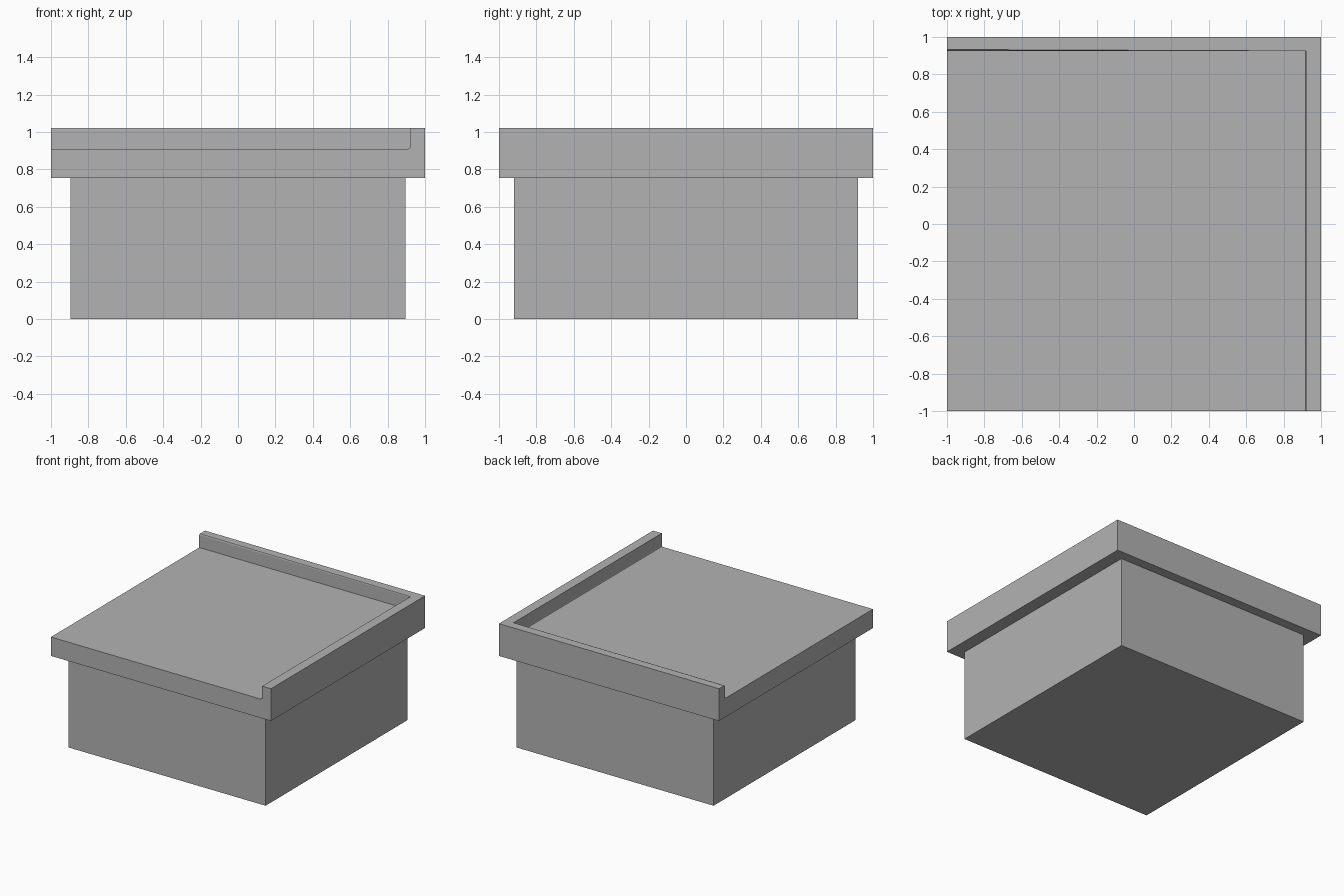
import bpy
import bmesh
from mathutils import Vector

cube = bpy.data.objects.get("Cube")
if cube:
    bpy.data.objects.remove(cube)

grey = bpy.data.materials.new("plain_grey")
grey.use_nodes = True
color = (0.45, 0.45, 0.45, 1)
grey.diffuse_color = color
grey.node_tree.nodes["Principled BSDF"].inputs["Base Color"].default_value = color

BODY_TOP, DECK, LIP_TOP = 0.755, 0.91, 1.02
LIP_X, LIP_Y = 0.92, 0.925


def box(size, z0, z1):
    """Box centred on x and y, from z0 to z1."""
    bm = bmesh.new()
    bmesh.ops.create_cube(bm, size=1)
    bmesh.ops.scale(bm, vec=(size[0], size[1], z1 - z0), verts=bm.verts)
    bmesh.ops.translate(bm, vec=(0, 0, (z0 + z1) / 2), verts=bm.verts)
    return bm


def finish(name, bm):
    bmesh.ops.recalc_face_normals(bm, faces=bm.faces)
    mesh = bpy.data.meshes.new(name)
    bm.to_mesh(mesh)
    bm.free()
    mesh.materials.append(grey)
    obj = bpy.data.objects.new(name, mesh)
    bpy.context.collection.objects.link(obj)


# Lower body
finish("body", box((1.79, 1.84), 0, BODY_TOP))

# Overhanging slab, with a lip raised along the back and left sides
slab = box((2, 2), BODY_TOP, DECK)
for point, normal in (((LIP_X, 0, 0), (1, 0, 0)), ((0, LIP_Y, 0), (0, 1, 0))):
    bmesh.ops.bisect_plane(slab, geom=slab.verts[:] + slab.edges[:] + slab.faces[:],
                           plane_co=point, plane_no=normal)
slab.normal_update()
rim = []
for face in slab.faces:
    center = face.calc_center_median()
    if face.normal.z > 0.9 and (center.x > LIP_X or center.y > LIP_Y):
        rim.append(face)
raised = bmesh.ops.extrude_face_region(slab, geom=rim)["geom"]
bmesh.ops.translate(slab, vec=Vector((0, 0, LIP_TOP - DECK)),
                    verts=[v for v in raised if isinstance(v, bmesh.types.BMVert)])
bmesh.ops.delete(slab, geom=[f for f in rim if f.is_valid], context="FACES")
bmesh.ops.dissolve_limit(slab, angle_limit=0.01, verts=slab.verts, edges=slab.edges)


# Small rounding at the lip's foot and along the back lip's inner top edge
def is_rounded(edge):
    a, b = (v.co for v in edge.verts)
    mid = (a + b) / 2
    foot_x = abs(a.x - LIP_X) + abs(b.x - LIP_X) < 0.001 and abs(mid.z - DECK) < 0.001
    back = abs(a.y - LIP_Y) + abs(b.y - LIP_Y) < 0.001
    return foot_x or (back and abs(mid.z - LIP_TOP) < 0.001)


bmesh.ops.bevel(slab, geom=[e for e in slab.edges if is_rounded(e)], offset=0.008,
                offset_type="OFFSET", segments=2, profile=0.5, affect="EDGES")
finish("slab_with_lip", slab)
